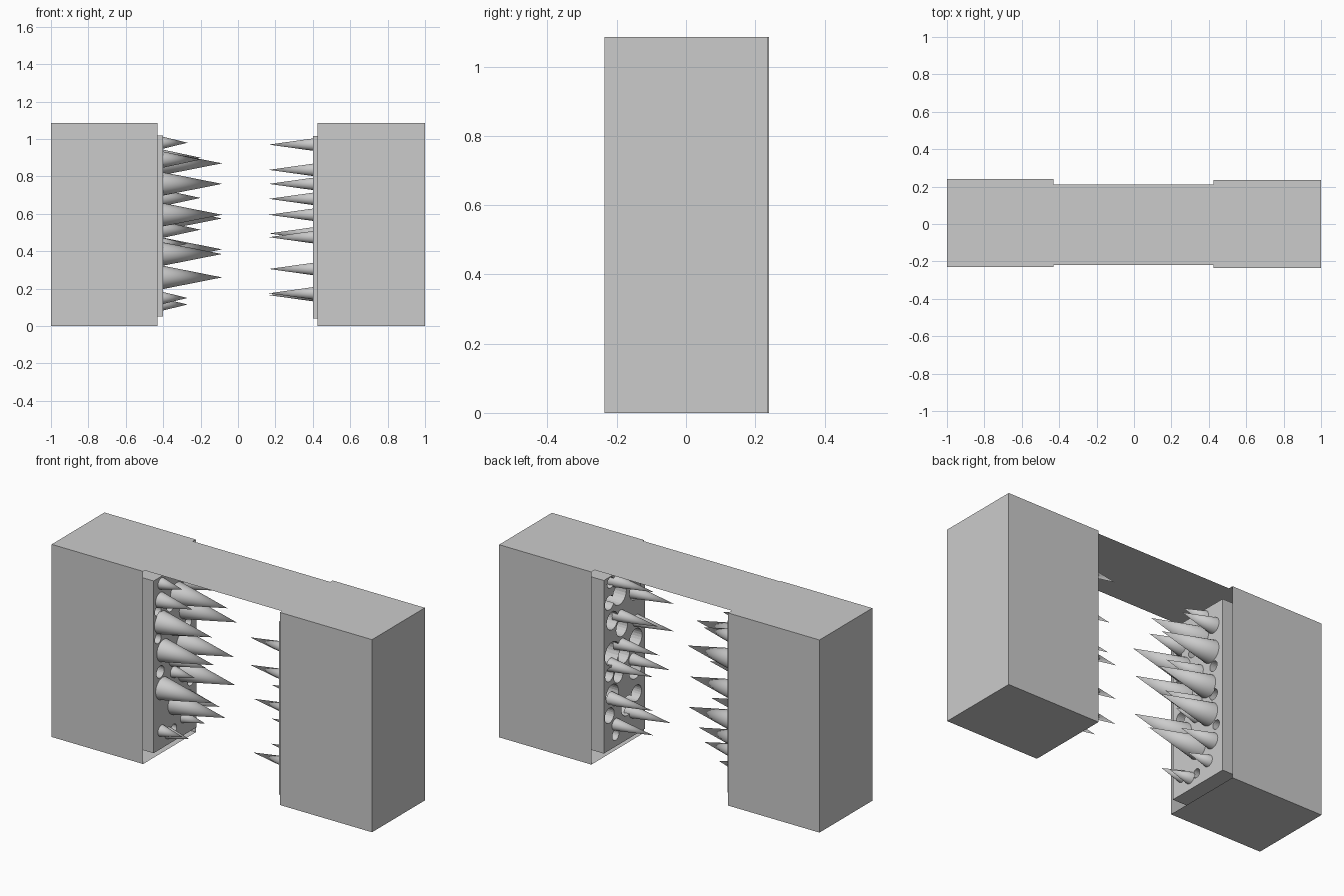
import bpy, bmesh
from math import radians
from mathutils import Matrix, Vector

if "Cube" in bpy.data.objects:
    bpy.data.objects.remove(bpy.data.objects["Cube"])

TOP = 1.085


def finish(bm, name, smooth=False):
    bmesh.ops.recalc_face_normals(bm, faces=bm.faces)
    me = bpy.data.meshes.new(name)
    bm.to_mesh(me)
    bm.free()
    ob = bpy.data.objects.new(name, me)
    bpy.context.collection.objects.link(ob)
    if smooth:
        bpy.ops.object.select_all(action='DESELECT')
        bpy.context.view_layer.objects.active = ob
        ob.select_set(True)
        bpy.ops.object.shade_smooth_by_angle(angle=radians(40))
    return ob


def box(name, x, y, z, open_side=0):
    """Box from ranges; open_side drops the face whose normal is +x or -x."""
    bm = bmesh.new()
    size = [b - a for a, b in (x, y, z)]
    mid = [(a + b) / 2 for a, b in (x, y, z)]
    bmesh.ops.create_cube(bm, size=1, matrix=Matrix.Translation(mid) @ Matrix.Diagonal((*size, 1)))
    if open_side:
        bm.normal_update()
        bmesh.ops.delete(bm, geom=[f for f in bm.faces if f.normal.x * open_side > 0.9],
                         context='FACES')
    return finish(bm, name)


def add_cone(bm, start, end, y, z, r1, r2=0):
    """Cone or cylinder along x."""
    length = abs(end - start)
    rot = Matrix.Rotation(radians(90 if end > start else -90), 4, 'Y')
    bmesh.ops.create_cone(bm, cap_ends=True, segments=24, radius1=r1, radius2=r2, depth=length,
                          matrix=Matrix.Translation(((start + end) / 2, y, z)) @ rot)


def drill(plate, name, x, holes):
    """Cut round holes (y, z, radius) through a plate."""
    bm = bmesh.new()
    for y, z, r in holes:
        add_cone(bm, x[0], x[1], y, z, r, r)
    cutter = finish(bm, name)
    mod = plate.modifiers.new("holes", 'BOOLEAN')
    mod.operation = 'DIFFERENCE'
    mod.solver = 'EXACT'
    mod.use_self = True
    mod.object = cutter
    cutter.hide_render = True
    bpy.context.view_layer.objects.active = plate
    bpy.ops.object.modifier_apply(modifier=mod.name)
    bpy.data.objects.remove(cutter)


# Housings, open towards the gap
box("left_housing", (-1, -0.43), (-0.23, 0.24), (0, TOP), 1)
box("right_housing", (0.425, 1), (-0.235, 0.235), (0, TOP), -1)

# Thin sheet bridging the two housings
bm = bmesh.new()
bm.faces.new([bm.verts.new((x, y, TOP + 0.002)) for x, y in
              ((-0.8, -0.22), (0.77, -0.22), (0.77, 0.21), (-0.8, 0.21))])
finish(bm, "top_sheet")

# Drilled spike plates
left = box("left_plate", (-0.52, -0.40), (-0.18, 0.20), (0.05, 1.02))
drill(left, "left_drill", (-0.6, -0.35),
      [(-0.14, 0.835, 0.028), (-0.14, 0.68, 0.028), (-0.12, 0.485, 0.034), (0.13, 0.67, 0.028),
       (0.13, 0.51, 0.03), (-0.03, 0.82, 0.03), (0.0, 0.12, 0.025), (0.15, 0.33, 0.025)])
right = box("right_plate", (0.40, 0.52), (-0.205, 0.16), (0.04, 1.015))
drill(right, "right_drill", (0.35, 0.6),
      [(0.10, 0.98, 0.03), (0.02, 0.885, 0.06), (-0.12, 0.85, 0.05), (0.11, 0.87, 0.04),
       (0.085, 0.76, 0.05), (0.0, 0.69, 0.05), (-0.125, 0.58, 0.055), (0.085, 0.575, 0.065),
       (-0.02, 0.53, 0.05), (0.11, 0.465, 0.038), (0.03, 0.43, 0.04), (0.085, 0.345, 0.055),
       (-0.12, 0.41, 0.055), (-0.05, 0.23, 0.055), (0.11, 0.235, 0.042), (-0.13, 0.27, 0.045),
       (0.055, 0.105, 0.03)])

# Left spikes in three sizes: tip x, base radius, (y, z) positions
bm = bmesh.new()
for tip, r, spots in (
        (-0.085, 0.063, [(0.03, 0.87), (-0.11, 0.76), (0.11, 0.76), (-0.09, 0.595), (0.085, 0.575),
                         (0.10, 0.41), (-0.10, 0.385), (0.01, 0.26)]),
        (-0.20, 0.044, [(-0.12, 0.89), (0.13, 0.90), (0.01, 0.685), (0.0, 0.515), (0.12, 0.25)]),
        (-0.27, 0.033, [(-0.11, 0.98), (0.06, 0.98), (0.0, 0.44), (-0.11, 0.15), (-0.05, 0.115),
                        (0.09, 0.15)])):
    for y, z in spots:
        add_cone(bm, -0.405, tip, y, z, r)
finish(bm, "left_spikes", True)

# Right spikes, all one size
bm = bmesh.new()
for y, z in [(0.05, 0.97), (-0.13, 0.835), (0.01, 0.76), (-0.13, 0.68), (0.0, 0.595),
             (0.06, 0.495), (-0.095, 0.475), (0.06, 0.305), (0.055, 0.165), (-0.1, 0.175)]:
    add_cone(bm, 0.43, 0.165, y, z, 0.037)
finish(bm, "right_spikes", True)
